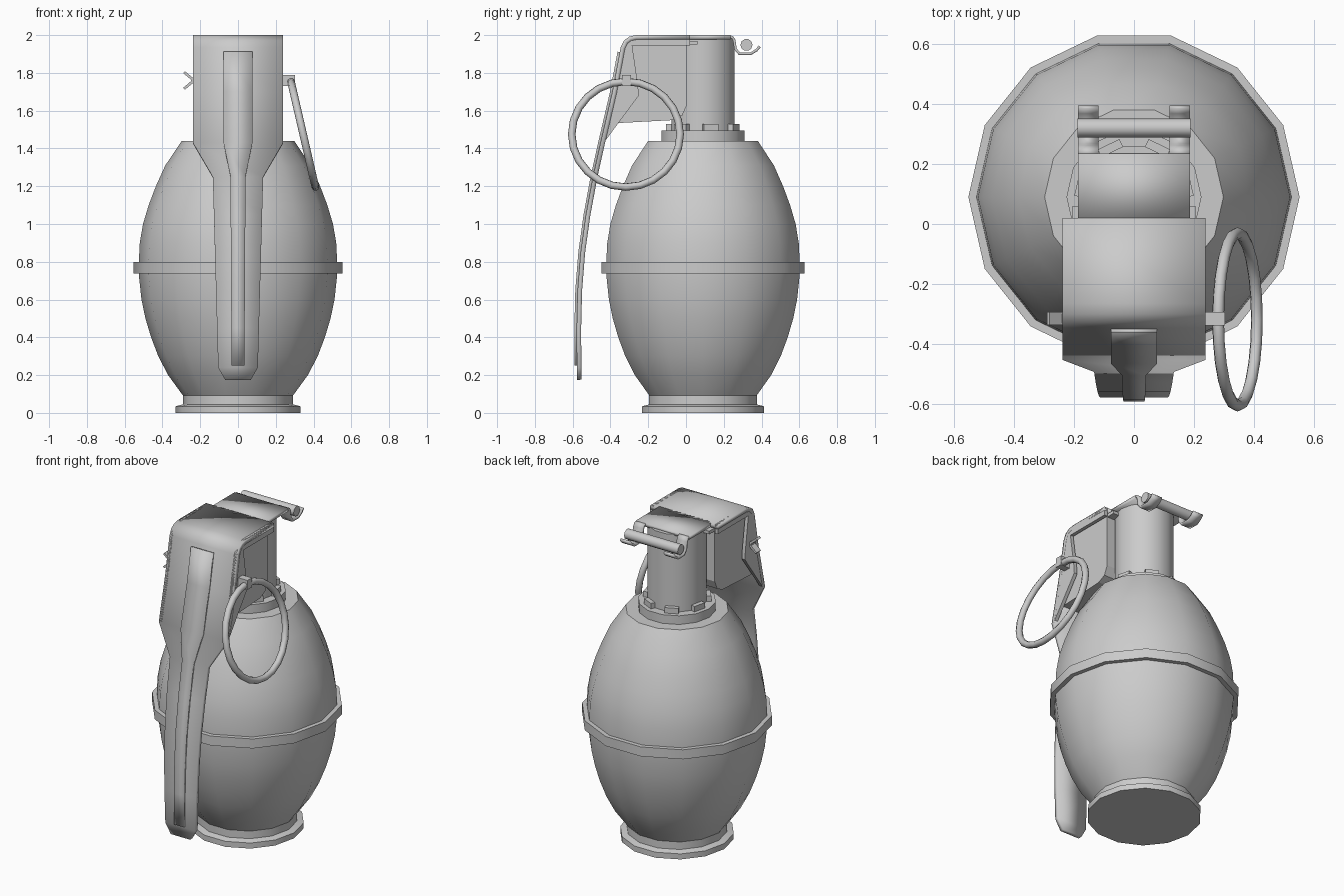
import bpy, bmesh, math
from mathutils import Matrix, Vector

if "Cube" in bpy.data.objects:
    bpy.data.objects.remove(bpy.data.objects["Cube"])

metal = bpy.data.materials.new("grey metal")
metal.use_nodes = True
GREY = (0.6, 0.6, 0.6, 1)
metal.diffuse_color = GREY
metal.node_tree.nodes["Principled BSDF"].inputs["Base Color"].default_value = GREY

AXIS_Y = 0.09   # centre line of the round body
SIDES = 14


def finish(name, bm, smooth=None, fix=True):
    if fix:
        bmesh.ops.recalc_face_normals(bm, faces=bm.faces)
    mesh = bpy.data.meshes.new(name)
    bm.to_mesh(mesh)
    bm.free()
    obj = bpy.data.objects.new(name, mesh)
    bpy.context.collection.objects.link(obj)
    mesh.materials.append(metal)
    if smooth:
        bpy.ops.object.select_all(action='DESELECT')
        obj.select_set(True)
        bpy.context.view_layer.objects.active = obj
        bpy.ops.object.shade_smooth_by_angle(angle=math.radians(smooth))
    return obj


def lathe(name, profile, smooth=35):
    """Turn (radius, z) points into a closed round part."""
    bm = bmesh.new()
    rings = []
    for r, z in profile:
        rings.append([bm.verts.new((r * math.cos(a), AXIS_Y + r * math.sin(a), z))
                      for a in (math.tau * i / SIDES for i in range(SIDES))])
    for low, high in zip(rings, rings[1:]):
        for i in range(SIDES):
            j = (i + 1) % SIDES
            bm.faces.new((low[i], low[j], high[j], high[i]))
    bm.faces.new(rings[0])
    bm.faces.new(rings[-1])
    return finish(name, bm, smooth)


def plate(name, outline, x0, x1):
    """Extrude a side outline of (y, z) points from x0 to x1."""
    bm = bmesh.new()
    face = bm.faces.new([bm.verts.new((x0, y, z)) for y, z in outline])
    new = bmesh.ops.extrude_face_region(bm, geom=[face])["geom"]
    bmesh.ops.translate(bm, vec=(x1 - x0, 0, 0),
                        verts=[v for v in new if isinstance(v, bmesh.types.BMVert)])
    return finish(name, bm)


def strip(name, rows, thickness, offset, centre=0, smooth=30):
    """Bent sheet through rows of (y, z, half width)."""
    bm = bmesh.new()
    pairs = [(bm.verts.new((centre - w, y, z)), bm.verts.new((centre + w, y, z)))
             for y, z, w in rows]
    for (a, b), (c, d) in zip(pairs, pairs[1:]):
        bm.faces.new((a, c, d, b))
    obj = finish(name, bm, smooth, fix=False)
    mod = obj.modifiers.new("sheet", 'SOLIDIFY')
    mod.thickness, mod.offset = thickness, offset
    return obj


def box(name, size, matrix):
    bm = bmesh.new()
    bmesh.ops.create_cube(bm, size=1, matrix=matrix @ Matrix.Diagonal((*size, 1)))
    return finish(name, bm)


# Round body with foot, band and collar
lathe("body", [(.29, .09), (.37, .2), (.422, .3), (.46, .4), (.49, .5), (.511, .6),
               (.524, .72), (.526, .78), (.52, .9), (.503, 1), (.473, 1.1),
               (.435, 1.2), (.385, 1.31), (.298, 1.44)])
lathe("foot", [(.33, 0), (.33, .035), (.292, .045), (.292, .095)])
lathe("band", [(.5, .738), (.552, .738), (.552, .798), (.5, .798)])
lathe("collar", [(.225, 1.43), (.225, 1.495)])
lathe("neck", [(.172, 1.49), (.172, 1.985)])

for i in range(SIDES // 2):
    turn = Matrix.Rotation(math.tau * (2 * i + 1) / (2 * SIDES) + math.tau * i / SIDES, 4, 'Z')
    box("collar_lug", (.04, .08, .035),
        Matrix.Translation((0, AXIS_Y, 1.512)) @ turn @ Matrix.Translation((.175, 0, 0)))

# Head block between neck and lever
plate("head_block", [(.06, 1.97), (-.31, 1.97), (-.4, 1.54), (-.35, 1.535), (-.07, 1.55),
                     (-.02, 1.575), (.005, 1.63), (.005, 1.95), (.06, 1.95)], -.205, .205)

# Lever: side path of (y, z), from the top plate down the front
path = [(.02, 2), (-.265, 2), (-.3, 1.992), (-.328, 1.972), (-.346, 1.935), (-.39, 1.7),
        (-.453, 1.43), (-.493, 1.25), (-.53, 1.05), (-.558, .85), (-.574, .65),
        (-.579, .45), (-.578, .24), (-.576, .175)]


def lever_y(z):
    for (y0, z0), (y1, z1) in zip(path[1:], path[2:]):
        if z0 >= z >= z1:
            return y0 + (y1 - y0) * (z0 - z) / (z0 - z1)


def lever_half(z):
    if z >= 1.43:
        return .238
    if z >= 1.25:
        return .133 + .105 * (z - 1.25) / .18
    return .105 + .028 * (z - .24) / 1.01 if z >= .24 else .068


strip("lever", [(y, z, lever_half(z)) for y, z in path], .024, -1)

rib_z = [1.91, 1.7, 1.43, 1.25, 1.05, .85, .65, .45, .25]
strip("lever_rib", [(lever_y(z), z, .077 if z > 1.4 else .04 - .006 * (1.25 - z))
                    for z in rib_z], .012, 1)

flange = path[:7] + [(-.435, 1.43), (-.25, 1.68), (-.255, 1.74), (-.285, 1.945), (.02, 1.945)]
for side in (-1, 1):
    plate("lever_flange", flange, side * .238, side * .216)

# Narrow top plate with two hooked arms around a hinge roller
strip("top_plate", [(.235, 2, .187), (0, 2, .187)], .022, -1)
hook = [(.385, 1.945), (.368, 1.925), (.34, 1.908), (.285, 1.908), (.268, 1.93),
        (.262, 1.975), (.25, 1.994), (.23, 2)]
for side in (-1, 1):
    strip("hinge_hook", [(y, z, .034) for y, z in hook], .014, -1, side * .153)

bm = bmesh.new()
bmesh.ops.create_cone(bm, cap_ends=True, segments=10, radius1=.032, radius2=.032, depth=.376,
                      matrix=Matrix.Translation((0, .32, 1.948)) @ Matrix.Rotation(math.pi / 2, 4, 'Y'))
finish("hinge_roller", bm, 40)

# Safety pin with eye and split ends
PIN_Y, PIN_Z = -.315, 1.76
box("pin_shaft", (.5, .03, .03), Matrix.Translation((0, PIN_Y, PIN_Z)))
box("pin_eye", (.065, .045, .06), Matrix.Translation((.27, PIN_Y, PIN_Z)))
for side in (-1, 1):
    box("pin_prong", (.075, .042, .014), Matrix.Translation((-.257, PIN_Y, PIN_Z + side * .02))
        @ Matrix.Rotation(side * math.radians(40), 4, 'Y'))

# Pull ring, tilted outwards at the bottom
R, TUBE, AROUND, ACROSS = .287, .02, 24, 8
tilt = Matrix.Translation((.345, -.318, 1.475)) @ Matrix.Rotation(math.radians(-13), 4, 'Y')
bm = bmesh.new()
grid = []
for i in range(AROUND):
    a = math.tau * i / AROUND
    out = Vector((0, math.cos(a), math.sin(a)))
    grid.append([bm.verts.new(tilt @ (out * (R + TUBE * math.cos(b)) + Vector((TUBE * math.sin(b), 0, 0))))
                 for b in (math.tau * j / ACROSS for j in range(ACROSS))])
for i in range(AROUND):
    for j in range(ACROSS):
        k, m = (i + 1) % AROUND, (j + 1) % ACROSS
        bm.faces.new((grid[i][j], grid[k][j], grid[k][m], grid[i][m]))
finish("pull_ring", bm, 60)
